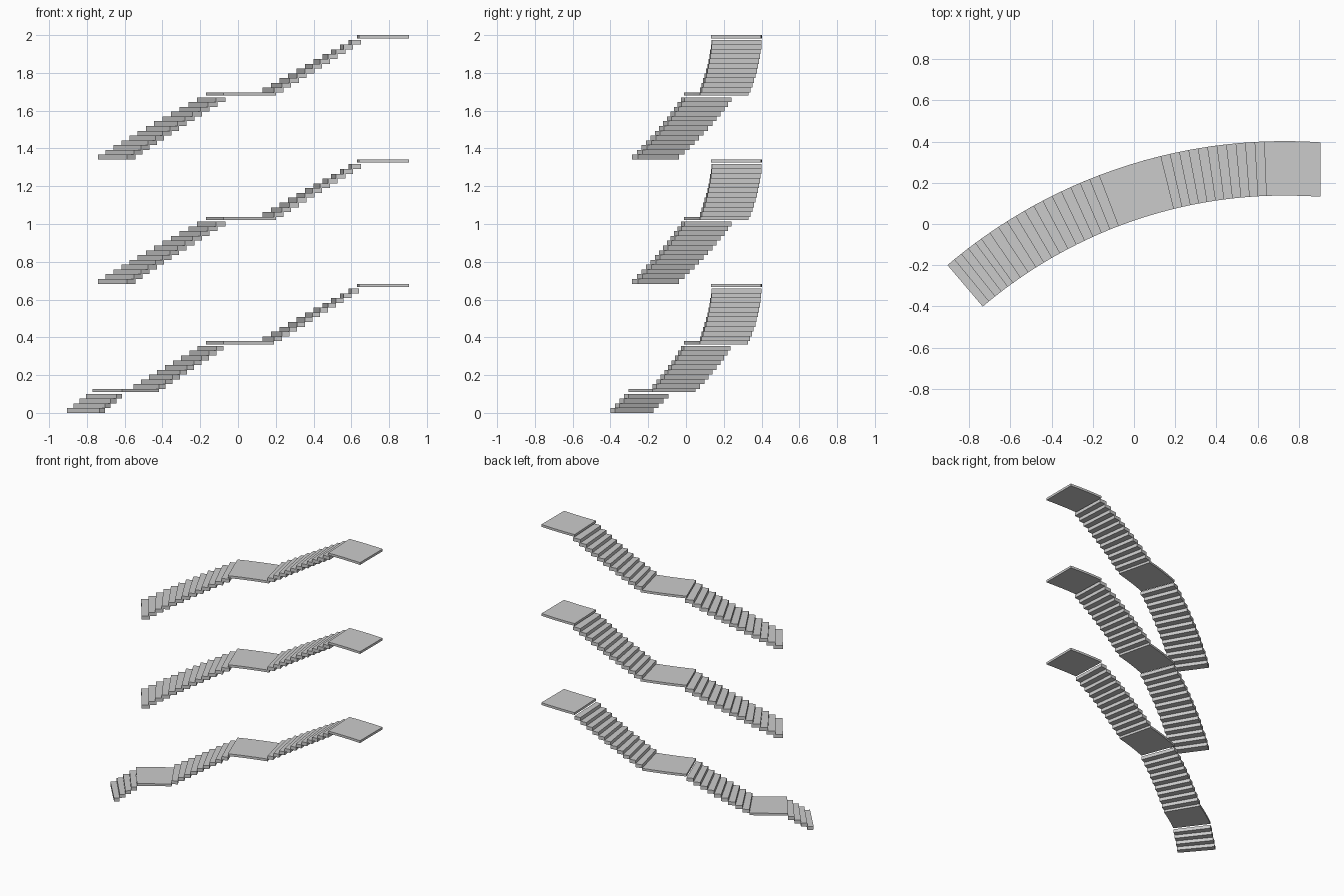
import bpy, bmesh
from math import sin, cos, radians

if "Cube" in bpy.data.objects:
    bpy.data.objects.remove(bpy.data.objects["Cube"])

CX, CY = 0.73, -2.12        # centre of the plan arc
R_IN, R_OUT = 2.258, 2.522
RISE = 2 / 79
SLAB = 0.017                # landing thickness
END_X = 0.905               # square end of the floor landings


def plan(r, deg):
    a = radians(deg)
    return CX - r * sin(a), CY + r * cos(a)


def add_block(bm, a0, a1, top, thick, segs=1, square_end=False):
    """Curved slab between two plan angles."""
    rings = []
    for i in range(segs + 1):
        a = a0 + (a1 - a0) * i / segs
        pts = [plan(R_IN, a), plan(R_OUT, a)]
        if square_end and i == segs:
            pts = [(END_X, y) for _, y in pts]
        rings.append([bm.verts.new((x, y, z)) for (x, y), z in
                      ((pts[0], top - thick), (pts[1], top - thick),
                       (pts[1], top), (pts[0], top))])
    for p, q in zip(rings, rings[1:]):
        for k in range(4):
            bm.faces.new((p[k], p[(k + 1) % 4], q[(k + 1) % 4], q[k]))
    bm.faces.new(rings[0][::-1])
    bm.faces.new(rings[-1])


def make(name, blocks):
    bm = bmesh.new()
    for b in blocks:
        add_block(bm, *b)
    bmesh.ops.recalc_face_normals(bm, faces=bm.faces)
    me = bpy.data.meshes.new(name)
    bm.to_mesh(me)
    bm.free()
    bpy.context.collection.objects.link(bpy.data.objects.new(name, me))


def flight(name, a0, a1, base, count, overlap):
    step = (a1 - a0) / count
    make(name, [(a0 + i * step, a0 + (i + 1) * step - overlap,
                 base + (i + 1) * RISE, RISE) for i in range(count)])


# Entry flight and entry landing, on the ground storey only
flight("entry_flight", 40.4, 36.5, 0, 4, 0)
make("entry_landing", [(36.5, 30.6, 5 * RISE, SLAB, 4)])

# Three storeys: lower flight, middle landing, upper flight, floor landing
for n, floor in enumerate((0, 27, 53)):
    overlap = 0.25 if n else 0
    mid = (15 if n == 0 else floor + 14) * RISE
    if n == 0:
        flight("lower_flight_0", 30.6, 20.9, 5 * RISE, 9, 0)
    else:
        flight(f"lower_flight_{n}", 35.7, 20.9, floor * RISE, 13, overlap)
    make(f"middle_landing_{n}", [(20.9, 13.8 - overlap, mid, SLAB, 4)])
    flight(f"upper_flight_{n}", 13.8, 2.25, mid, 11, overlap)
    make(f"floor_landing_{n}", [(2.25, -4.0, mid + 12 * RISE, SLAB, 4, True)])
